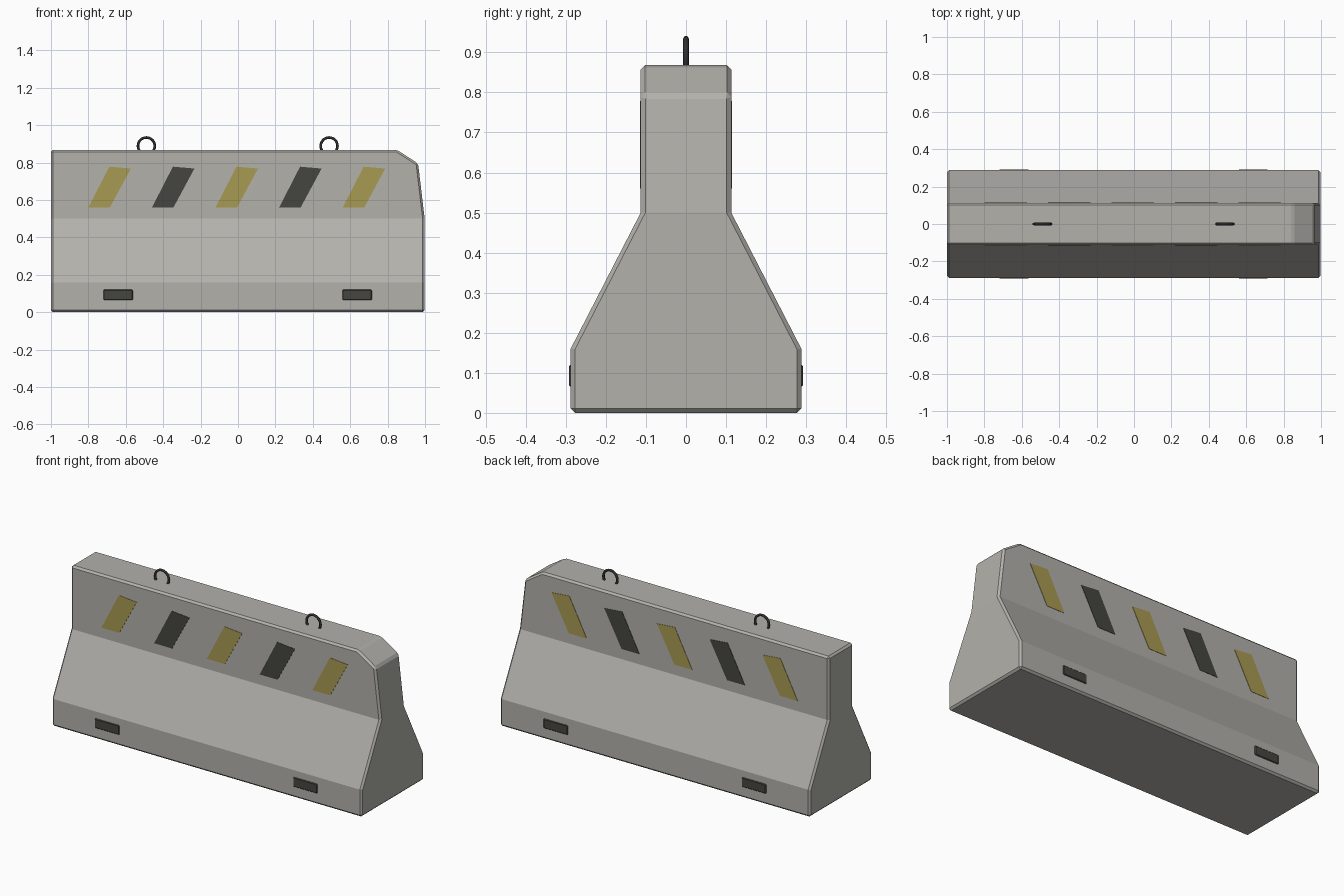
import bpy, bmesh
from math import radians
from mathutils import Vector

cube = bpy.data.objects.get("Cube")
if cube:
    bpy.data.objects.remove(cube, do_unlink=True)


def material(name, rgb):
    m = bpy.data.materials.new(name)
    m.use_nodes = True
    m.diffuse_color = (*rgb, 1)
    bsdf = next(n for n in m.node_tree.nodes if n.type == 'BSDF_PRINCIPLED')
    bsdf.inputs["Base Color"].default_value = (*rgb, 1)
    bsdf.inputs["Roughness"].default_value = 0.9
    return m


concrete = material("concrete_grey", (0.45, 0.44, 0.41))
yellow = material("faded_yellow", (0.39, 0.32, 0.085))
black = material("faded_black", (0.06, 0.06, 0.05))
steel = material("dark_steel", (0.03, 0.03, 0.028))


def add_object(name, bm, mat):
    bmesh.ops.recalc_face_normals(bm, faces=bm.faces)
    mesh = bpy.data.meshes.new(name)
    bm.to_mesh(mesh)
    bm.free()
    mesh.materials.append(mat)
    ob = bpy.data.objects.new(name, mesh)
    bpy.context.collection.objects.link(ob)
    return ob


def prism(points, offset):
    """Extrude a closed outline along the offset vector."""
    bm = bmesh.new()
    face = bm.faces.new([bm.verts.new(p) for p in points])
    ext = bmesh.ops.extrude_face_region(bm, geom=[face])
    verts = [v for v in ext["geom"] if isinstance(v, bmesh.types.BMVert)]
    bmesh.ops.translate(bm, verts=verts, vec=offset)
    return bm


def add_bevel(ob, width):
    mod = ob.modifiers.new("edge_chamfer", 'BEVEL')
    mod.width = width
    mod.segments = 1
    mod.limit_method = 'ANGLE'
    mod.angle_limit = radians(30)


# Barrier body: stepped profile swept along its length
half = [(0.288, 0), (0.288, 0.16), (0.113, 0.5), (0.113, 0.868)]
outline = half + [(-y, z) for y, z in reversed(half)]
body = prism([(-1, y, z) for y, z in outline], (1.998, 0, 0))

# Broken upper corner at the left end, cut by two planes
for (x1, z1), (x2, z2) in [((0.85, 0.868), (0.963, 0.795)),
                           ((0.963, 0.795), (0.998, 0.5))]:
    normal = Vector((z1 - z2, 0, x2 - x1))
    cut = bmesh.ops.bisect_plane(
        body, geom=body.verts[:] + body.edges[:] + body.faces[:],
        dist=1e-5, plane_co=(x1, 0, z1), plane_no=normal, clear_outer=True)
    rim = [e for e in body.edges if e.is_boundary]
    bmesh.ops.holes_fill(body, edges=rim, sides=0)
add_bevel(add_object("barrier_body", body, concrete), 0.011)

# Slanted warning stripes on both upper faces
for side, label in ((-1, "front"), (1, "back")):
    for i in range(5):
        c = (i - 2) * 0.34
        shape = [(c - 0.12, 0.56), (c - 0.005, 0.56),
                 (c + 0.107, 0.768), (c - 0.008, 0.778)]
        bm = prism([(x, side * 0.111, z) for x, z in shape],
                   (0, side * 0.004, 0))
        add_object(f"{label}_stripe_{i + 1}", bm, black if i % 2 else yellow)

    # Lifting slot plates near the foot
    for x, end in ((-0.641, "right"), (0.637, "left")):
        bm = bmesh.new()
        bmesh.ops.create_cube(bm, size=1)
        bmesh.ops.scale(bm, verts=bm.verts, vec=(0.157, 0.04, 0.055))
        bmesh.ops.translate(bm, verts=bm.verts, vec=(x, side * 0.2725, 0.0925))
        add_bevel(add_object(f"{label}_{end}_slot", bm, black), 0.004)

# Lifting loops on top
for x, end in ((-0.49, "right"), (0.487, "left")):
    bpy.ops.mesh.primitive_torus_add(
        location=(x, 0, 0.889), rotation=(radians(90), 0, 0),
        major_radius=0.045, minor_radius=0.007,
        major_segments=24, minor_segments=8)
    loop = bpy.context.object
    loop.name = f"{end}_lifting_loop"
    loop.data.materials.append(steel)
    bpy.ops.object.shade_smooth_by_angle(angle=radians(50))
